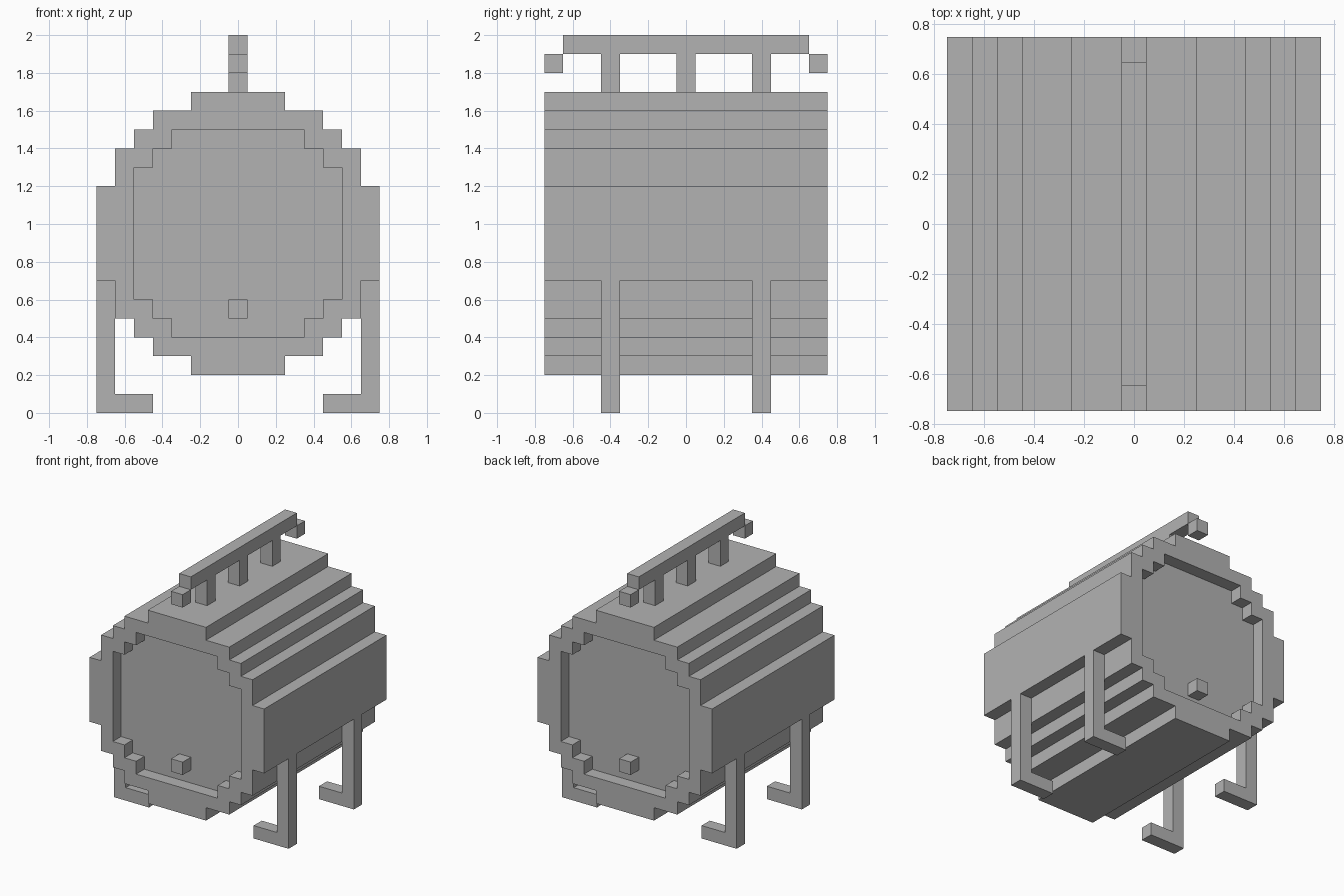
import bpy
import bmesh
from mathutils import Vector

if "Cube" in bpy.data.objects:
    bpy.data.objects.remove(bpy.data.objects["Cube"], do_unlink=True)

GREY = (0.45, 0.45, 0.45, 1.0)
grey = bpy.data.materials.new("plain_grey")
grey.use_nodes = True
grey.diffuse_color = GREY
grey.node_tree.nodes["Principled BSDF"].inputs["Base Color"].default_value = GREY

MID = 0.95   # height of the barrel axis
END = 0.75   # half length of the barrel
DEPTH = 0.1  # depth of the recess in each end


def finish(name, bm):
    bmesh.ops.recalc_face_normals(bm, faces=bm.faces)
    mesh = bpy.data.meshes.new(name)
    bm.to_mesh(mesh)
    bm.free()
    mesh.materials.append(grey)
    obj = bpy.data.objects.new(name, mesh)
    bpy.context.collection.objects.link(obj)
    return obj


def box(name, low, high):
    bm = bmesh.new()
    bmesh.ops.create_cube(bm, size=1)
    low, high = Vector(low), Vector(high)
    for v in bm.verts:
        v.co = (low + high) / 2 + v.co * (high - low)
    return finish(name, bm)


def stepped_outline(steps):
    """Closed stepped outline from (half width, half height) corners of one quarter."""
    quarter = []
    for i, (w, h) in enumerate(steps):
        quarter.append((w, h))
        if i + 1 < len(steps):
            quarter.append((steps[i + 1][0], h))
    right = [(x, -z) for x, z in reversed(quarter)] + quarter
    return right + [(-x, z) for x, z in reversed(right)]


def loop(bm, outline, y):
    verts = [bm.verts.new((x, y, MID + z)) for x, z in outline]
    edges = [bm.edges.new((a, b)) for a, b in zip(verts, verts[1:] + verts[:1])]
    return verts, edges


def wall(bm, a, b):
    for i in range(len(a)):
        bm.faces.new((a[i - 1], a[i], b[i], b[i - 1]))


# Barrel: stepped shell with a recessed panel in each end
shell = stepped_outline([(0.75, 0.25), (0.65, 0.45), (0.55, 0.55), (0.45, 0.65), (0.25, 0.75)])
recess = stepped_outline([(0.55, 0.35), (0.45, 0.45), (0.35, 0.55)])
bm = bmesh.new()
rims = []
for side in (-1, 1):
    outer, outer_edges = loop(bm, shell, side * END)
    inner, inner_edges = loop(bm, recess, side * END)
    panel, _ = loop(bm, recess, side * (END - DEPTH))
    bmesh.ops.triangle_fill(bm, use_beauty=True, edges=outer_edges + inner_edges,
                            normal=(0, side, 0))
    wall(bm, inner, panel)
    bm.faces.new(panel)
    rims.append(outer)
wall(bm, *rims)
finish("barrel", bm)

# Small knob low on each end panel
for label, side in (("front", -1), ("back", 1)):
    ys = sorted((side * (END - DEPTH), side * END))
    box(label + "_knob", (-0.05, ys[0], 0.5), (0.05, ys[1], 0.6))

# Four legs with feet turned inward
leg_profile = [(0.45, 0), (0.75, 0), (0.75, 0.7), (0.65, 0.7), (0.65, 0.1), (0.45, 0.1)]
for x_name, sx in (("left", 1), ("right", -1)):
    for y_name, y in (("front", -0.4), ("back", 0.4)):
        bm = bmesh.new()
        rings = []
        for dy in (-0.05, 0.05):
            ring = [bm.verts.new((sx * x, y + dy, z)) for x, z in leg_profile]
            bm.faces.new(ring)
            rings.append(ring)
        wall(bm, *rings)
        finish(f"{y_name}_{x_name}_leg", bm)

# Top handle: posts, bar and drooping tips
for label, y in (("front", -0.4), ("middle", 0), ("back", 0.4)):
    box(label + "_handle_post", (-0.05, y - 0.05, 1.7), (0.05, y + 0.05, 1.9))
box("handle_bar", (-0.05, -0.65, 1.9), (0.05, 0.65, 2.0))
for label, y in (("front", -0.7), ("back", 0.7)):
    box(label + "_handle_tip", (-0.05, y - 0.05, 1.8), (0.05, y + 0.05, 1.9))
